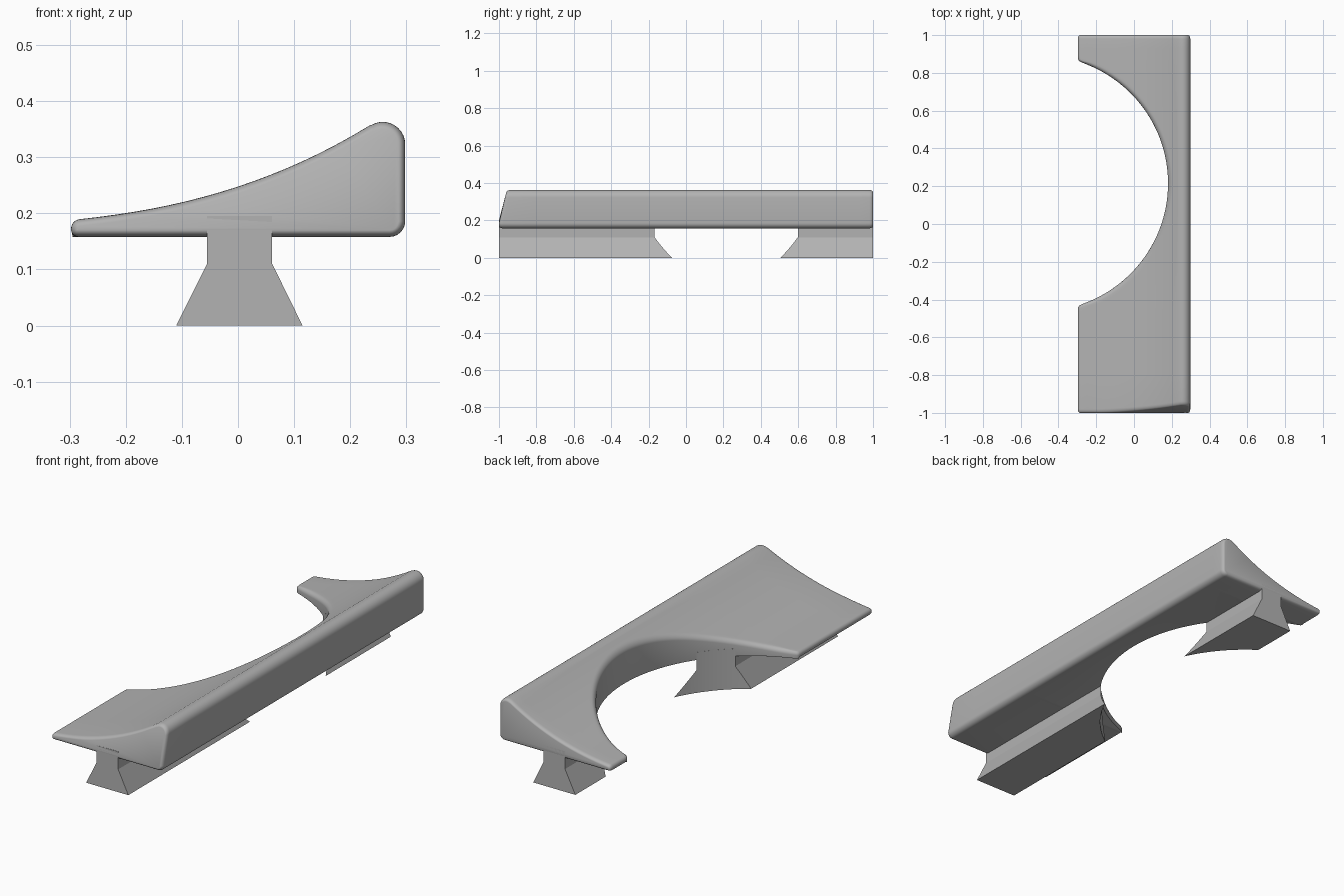
import bpy, bmesh, math

cube = bpy.data.objects.get("Cube")
if cube:
    bpy.data.objects.remove(cube, do_unlink=True)

grey = bpy.data.materials.new("plain grey")
grey.use_nodes = True
colour = (0.45, 0.45, 0.45, 1)
grey.diffuse_color = colour
grey.node_tree.nodes["Principled BSDF"].inputs["Base Color"].default_value = colour

HALF, BASE = 0.298, 0.158          # half width and underside of the rest
CX, CY, R = -0.495, 0.215, 0.675   # round cut-out in plan


def finish(bm, name):
    bmesh.ops.remove_doubles(bm, verts=bm.verts, dist=0.0002)
    bmesh.ops.recalc_face_normals(bm, faces=bm.faces)
    mesh = bpy.data.meshes.new(name)
    bm.to_mesh(mesh)
    bm.free()
    mesh.materials.append(grey)
    obj = bpy.data.objects.new(name, mesh)
    bpy.context.collection.objects.link(obj)
    return obj


def shade(obj, angle):
    bpy.ops.object.select_all(action='DESELECT')
    obj.select_set(True)
    bpy.context.view_layer.objects.active = obj
    bpy.ops.object.shade_smooth_by_angle(angle=math.radians(angle))


def arc(cx, cz, r, start, end, n):
    angles = [math.radians(start + (end - start) * i / n) for i in range(n + 1)]
    return [(cx + r * math.cos(a), cz + r * math.sin(a)) for a in angles]


def top_height(x):
    return 0.2475 + 0.33 * x + 0.515 * x**2 + 0.26 * x**3


def left_edge(y):
    # circle blended softly into the straight thin edge
    c = CX + math.sqrt(max(0, R * R - (y - CY)**2))
    return (c - HALF + math.hypot(c + HALF, 0.02)) / 2


def section(y, d):
    # closed outline at one station, shrunk by d
    xl = left_edge(y) + d
    slope = (left_edge(y + 0.002) - left_edge(y - 0.002)) / 0.004
    r = min(0.02, (top_height(xl) - BASE) / 2) - d
    rx = r * min(3, math.hypot(1, slope))
    rb = 0.013 - d if abs(y - CY) > 0.66 else 0.001
    pts = arc(xl + rb, BASE + d + rb, rb, 180, 270, 4)
    pts += arc(HALF - 0.028, BASE + 0.028, 0.028 - d, -90, 0, 6)
    pts += arc(HALF - 0.04, 0.323, 0.04 - d, 0, 120, 10)
    x0, x1 = pts[-1][0] - 0.004, xl + rx
    xs = [x0 + (x1 - x0) * i / 16 for i in range(17)]
    xs += [xl + rx * (1 - math.sin(math.pi * i / 12)) for i in range(1, 7)]
    for x in xs:
        t = max(0, 1 - (x - xl) / rx)
        pts.append((x, top_height(x) - d - r * (1 - math.sqrt(max(0, 1 - t * t)))))
    return pts


# Stations along the length: rounded ends and dense steps round the cut-out
ends = [(0.02 * (1 - math.cos(a)), 0.012 * (1 - math.sin(a)))
        for a in [math.pi * i / 10 for i in range(6)]]
stations = [(-1 + s, d) for s, d in ends]
stations += [(y, 0) for y in (-0.8, -0.6, -0.49)]
stations += [(CY - 0.68 * math.cos(math.pi * i / 80), 0) for i in range(81)]
stations += [(0.93, 0)] + [(1 - s, d) for s, d in reversed(ends)]

bm = bmesh.new()
rings = []
for y, d in stations:
    ring = []
    for x, z in section(y, d):
        # front end leans back towards the top
        lean = 0.26 * max(0, z - 0.2) if y < -0.95 else 0
        ring.append(bm.verts.new((x, y + lean, z)))
    rings.append(ring)
for a, b in zip(rings, rings[1:]):
    for i in range(len(a)):
        j = (i + 1) % len(a)
        bm.faces.new((a[i], a[j], b[j], b[i]))
bm.faces.new(rings[0])
bm.faces.new(rings[-1])
shade(finish(bm, "curved_rest"), 40)

# Dovetail rail under the rest
bm = bmesh.new()
outline = [(-0.11, 0), (0.115, 0), (0.061, 0.11), (0.061, 0.195),
           (-0.055, 0.195), (-0.055, 0.11)]
face = bm.faces.new([bm.verts.new((x, -1, z)) for x, z in outline])
moved = bmesh.ops.extrude_face_region(bm, geom=[face])["geom"]
bmesh.ops.translate(bm, vec=(0, 2, 0),
                    verts=[v for v in moved if isinstance(v, bmesh.types.BMVert)])
rail = finish(bm, "dovetail_rail")

# Round cutter splits the rail in two
bpy.ops.mesh.primitive_cylinder_add(vertices=160, radius=R, depth=1, location=(CX, CY, 0.1))
cutter = bpy.context.object
cutter.name = "round_cutter"
cutter.hide_render = True
cut = rail.modifiers.new("round cut", 'BOOLEAN')
cut.operation = 'DIFFERENCE'
cut.solver = 'EXACT'
cut.object = cutter
bpy.ops.object.select_all(action='DESELECT')
rail.select_set(True)
bpy.context.view_layer.objects.active = rail
bpy.ops.object.modifier_apply(modifier=cut.name)
bpy.data.objects.remove(cutter, do_unlink=True)
shade(rail, 20)
